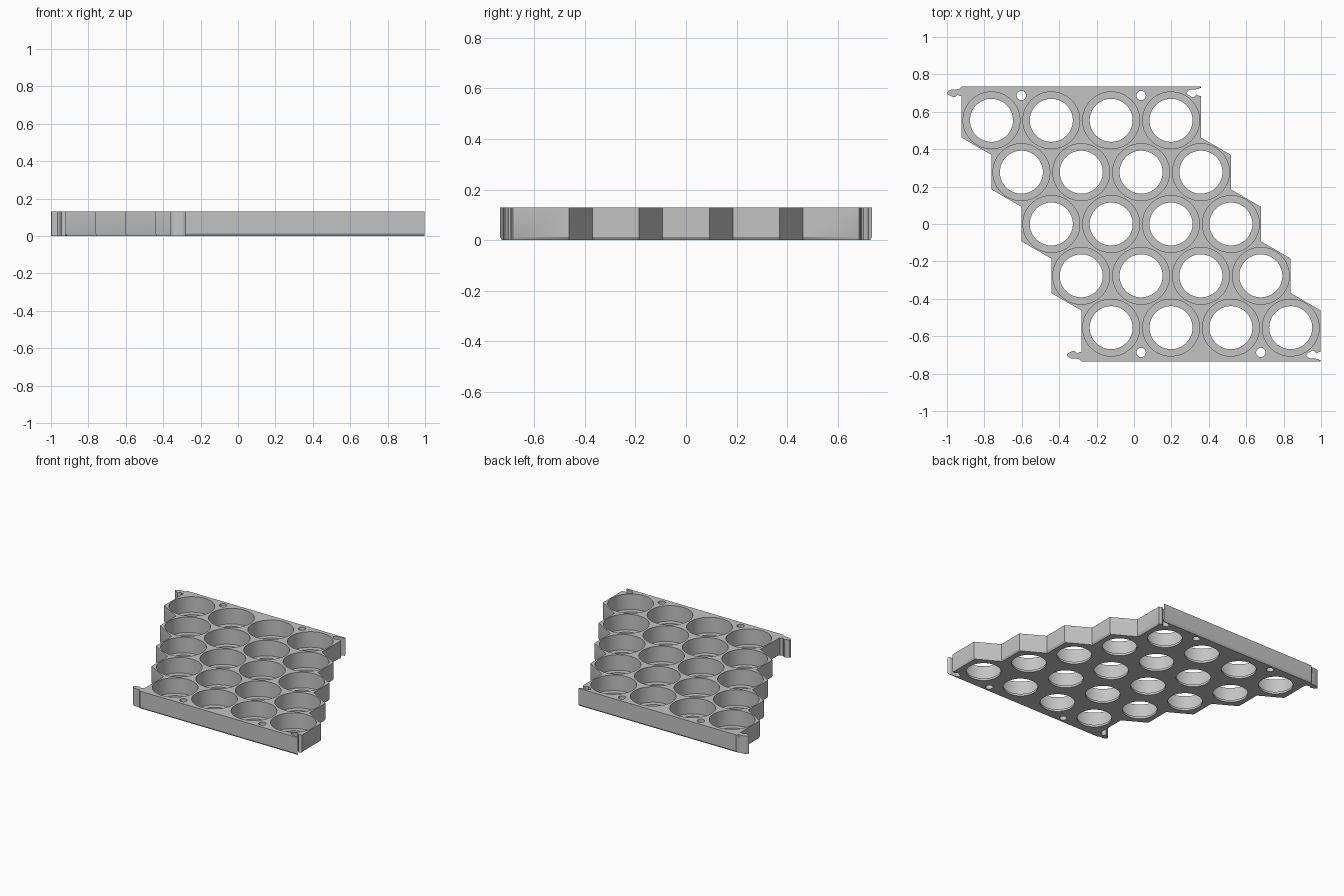
import bpy, bmesh, math

if "Cube" in bpy.data.objects:
    bpy.data.objects.remove(bpy.data.objects["Cube"])

PITCH, ROWS, COLS = 0.32, 5, 4
ROW_STEP = PITCH * math.sqrt(3) / 2
HALF, HEX = PITCH / 2, PITCH / math.sqrt(3)
X0, HALF_Y, HEIGHT = -0.922, 0.735, 0.13
FLOOR, CHAMFER, INSET = 0.016, 0.013, 0.008

grey = bpy.data.materials.new("light_grey")
grey.use_nodes = True
grey.diffuse_color = (0.55, 0.55, 0.55, 1)
grey.node_tree.nodes["Principled BSDF"].inputs["Base Color"].default_value = (0.55, 0.55, 0.55, 1)


def make_object(name, bm):
    bmesh.ops.recalc_face_normals(bm, faces=bm.faces[:])
    mesh = bpy.data.meshes.new(name)
    bm.to_mesh(mesh)
    bm.free()
    ob = bpy.data.objects.new(name, mesh)
    bpy.context.collection.objects.link(ob)
    return ob


def loft(bm, rings):
    """Join matching rings of points into a closed solid."""
    loops = [[bm.verts.new(p) for p in ring] for ring in rings]
    for low, high in zip(loops, loops[1:]):
        for i in range(len(low)):
            j = (i + 1) % len(low)
            bm.faces.new((low[i], low[j], high[j], high[i]))
    bm.faces.new(loops[0][::-1])
    bm.faces.new(loops[-1])


def post(bm, x, y, steps):
    """Stepped round solid from (radius, height) pairs."""
    n = 64
    loft(bm, [[(x + r * math.cos(math.tau * i / n), y + r * math.sin(math.tau * i / n), z)
               for i in range(n)] for r, z in steps])


# Left edge: clip, honeycomb zigzag, mirrored clip; entries are x, y, inset x, inset y
clip = [(-0.006, 0.727), (-0.014, 0.721), (-0.055, 0.719), (-0.068, 0.713), (-0.078, 0.701),
        (-0.074, 0.693), (-0.043, 0.677), (-0.034, 0.680), (-0.022, 0.692), (-0.010, 0.685),
        (0, 0.684)]
front_x = X0 + HALF * (ROWS - 1)
edge = [(X0, HALF_Y, 0, -INSET)]
edge += [(X0 + x, y, 0, 0) for x, y in clip]
edge.append((X0, 0.67, INSET, 0))
for r in range(ROWS):
    x, y = X0 + HALF * r, ROW_STEP * (2 - r)
    if r > 0:
        edge.append((x, y + HEX / 2, INSET, 0))
    if r < ROWS - 1:
        edge.append((x, y - HEX / 2, INSET, 0))
edge.append((front_x, -0.67, INSET, 0))
edge += [(front_x + x, -y, 0, 0) for x, y in reversed(clip)]
edge.append((front_x, -HALF_Y, 0, INSET))

# The right edge repeats the left one, so neighbouring trays interlock
width = PITCH * COLS
outline = edge + [(x + width, y, -dx, dy) for x, y, dx, dy in reversed(edge)]
bm = bmesh.new()
loft(bm, [[(x + dx, y + dy, 0) for x, y, dx, dy in outline],
          [(x, y, CHAMFER) for x, y, dx, dy in outline],
          [(x, y, HEIGHT) for x, y, dx, dy in outline]])
tray = make_object("cell_tray", bm)
tray.data.materials.append(grey)

# Cutter: stepped round cells and small bolt holes
bm = bmesh.new()
for r in range(ROWS):
    for c in range(COLS):
        post(bm, X0 + HALF * (r + 1) + PITCH * c, ROW_STEP * (2 - r),
             [(0.115, -0.05), (0.115, FLOOR), (0.152, FLOOR), (0.152, 0.2)])
for x, y in [(-0.602, 0.687), (0.038, 0.687), (0.038, -0.687), (0.678, -0.687)]:
    post(bm, x, y, [(0.025, -0.05), (0.025, 0.2)])
cutter = make_object("hole_cutter", bm)
cutter.hide_render = True

# Cut the holes and bake the result
cut = tray.modifiers.new("holes", 'BOOLEAN')
cut.operation = 'DIFFERENCE'
cut.solver = 'EXACT'
cut.object = cutter
bpy.context.view_layer.update()
baked = bpy.data.meshes.new_from_object(tray.evaluated_get(bpy.context.evaluated_depsgraph_get()))
tray.modifiers.clear()
tray.data = baked
bpy.data.objects.remove(cutter)
baked.materials.clear()
baked.materials.append(grey)
for face in baked.polygons:
    face.material_index = 0

bpy.ops.object.select_all(action='DESELECT')
tray.select_set(True)
bpy.context.view_layer.objects.active = tray
bpy.ops.object.shade_smooth_by_angle(angle=math.radians(25))
